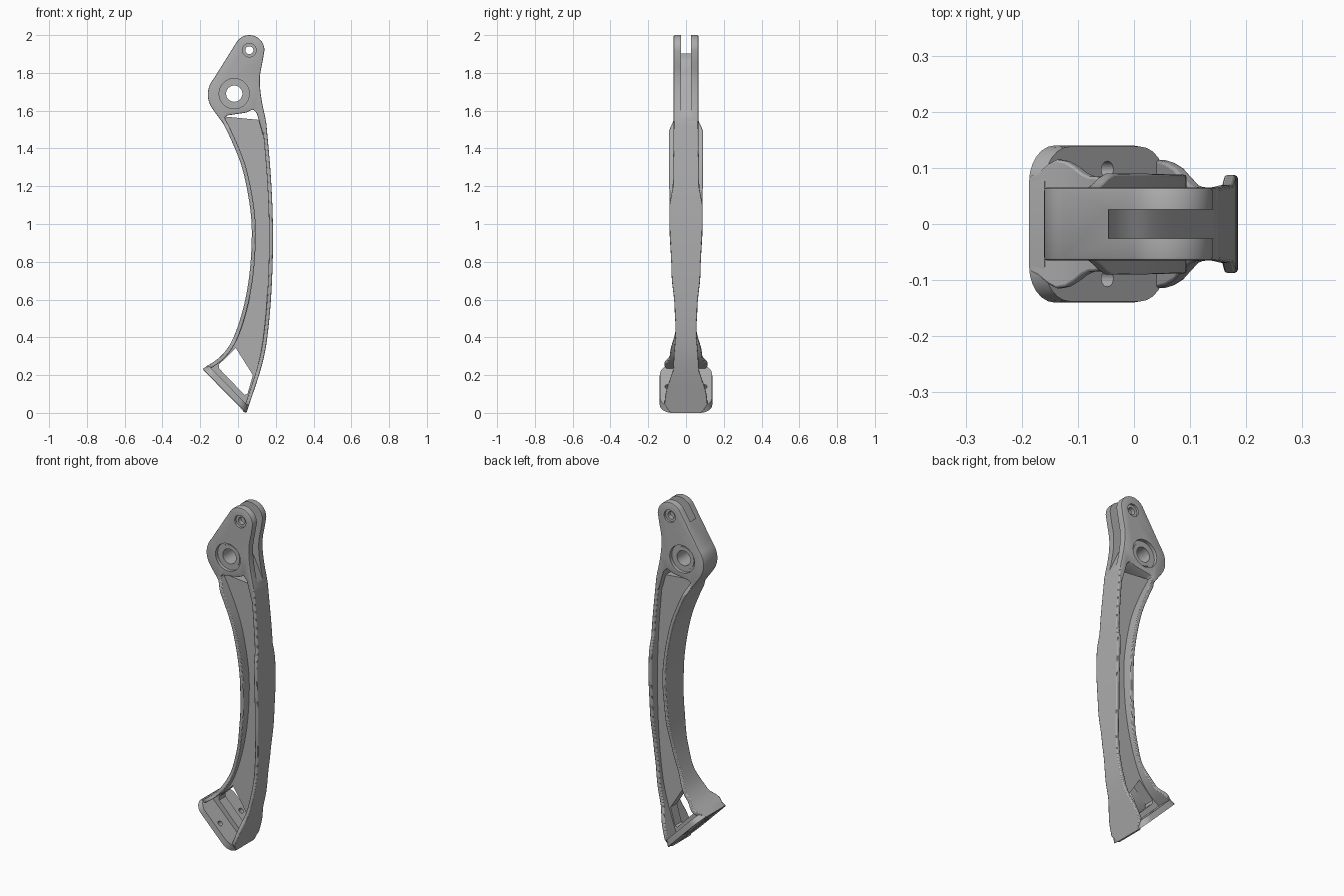
import bpy, bmesh, math
from mathutils import Vector

cube = bpy.data.objects.get("Cube")
if cube:
    bpy.data.objects.remove(cube, do_unlink=True)

grey = bpy.data.materials.new("satin_grey")
grey.use_nodes = True
grey.diffuse_color = (0.42, 0.42, 0.42, 1)
grey.node_tree.nodes["Principled BSDF"].inputs["Base Color"].default_value = (0.42, 0.42, 0.42, 1)


def finish(name, bm, bevel=0.0):
    bmesh.ops.recalc_face_normals(bm, faces=bm.faces)
    mesh = bpy.data.meshes.new(name)
    bm.to_mesh(mesh)
    bm.free()
    mesh.materials.append(grey)
    obj = bpy.data.objects.new(name, mesh)
    bpy.context.collection.objects.link(obj)
    if bevel:
        mod = obj.modifiers.new("soft_edge", "BEVEL")
        mod.width, mod.segments = bevel, 2
        mod.limit_method, mod.angle_limit = "ANGLE", math.radians(50)
    return obj


def loft(name, rings, bevel=0.0):
    bm = bmesh.new()
    loops = [[bm.verts.new(p) for p in ring] for ring in rings]
    n = len(loops[0])
    for a, b in zip(loops, loops[1:]):
        for i in range(n):
            j = (i + 1) % n
            bm.faces.new((a[i], a[j], b[j], b[i]))
    bm.faces.new(loops[0])
    bm.faces.new(loops[-1])
    return finish(name, bm, bevel)


def prism(name, pts, y0, y1, bevel=0.0):
    return loft(name, [[(x, y, z) for x, z in pts] for y in (y0, y1)], bevel)


def disc(name, x, z, r, y0, y1):
    ring = [(x + r * math.cos(i * math.tau / 40), z + r * math.sin(i * math.tau / 40)) for i in range(40)]
    return prism(name, ring, y0, y1)


def cut(obj, cutters):
    # bake the boolean cuts, then drop the cutters
    for c in cutters:
        c.hide_render = True
        mod = obj.modifiers.new("cut", "BOOLEAN")
        mod.object, mod.solver = c, "EXACT"
    dg = bpy.context.evaluated_depsgraph_get()
    mesh = bpy.data.meshes.new_from_object(obj.evaluated_get(dg))
    obj.modifiers.clear()
    obj.data = mesh
    for c in cutters:
        bpy.data.objects.remove(c, do_unlink=True)


def spline(pts, steps=6):
    # smooth curve through the points
    p = [Vector(q) for q in pts]
    p = [2 * p[0] - p[1]] + p + [2 * p[-1] - p[-2]]
    out = []
    for a, b, c, d in zip(p, p[1:], p[2:], p[3:]):
        for i in range(steps):
            t = i / steps
            out.append(0.5 * (2 * b + (c - a) * t + (2 * a - 5 * b + 4 * c - d) * t ** 2
                              + (3 * b - a - 3 * c + d) * t ** 3))
    return out + [p[-2]]


def width_at(table, z):
    for (z0, w0), (z1, w1) in zip(table, table[1:]):
        if z0 <= z <= z1:
            t = (z - z0) / (z1 - z0)
            t = t * t * (3 - 2 * t)
            return w0 + (w1 - w0) * t
    return table[0][1] if z < table[0][0] else table[-1][1]


def inset(path, d):
    out = []
    for i, p in enumerate(path):
        t = (path[min(i + 1, len(path) - 1)] - path[max(i - 1, 0)]).normalized()
        out.append(p + Vector((-t.y, t.x)) * d)
    return out


def flange(name, path, d, table):
    rings = []
    for o, i in zip(path, inset(path, d)):
        w = width_at(table, o.y)
        rings.append([(o.x, -w, o.y), (i.x, -w, i.y), (i.x, w, i.y), (o.x, w, o.y)])
    return loft(name, rings, 0.005)


# Long edges of the arm, from bottom to top
front_edge = spline([(-.187, .233), (-.095, .297), (-.03, .386), (.025, .545), (.06, .73), (.073, .94),
                     (.062, 1.1), (.025, 1.285), (-.025, 1.42), (-.08, 1.535), (-.1, 1.565)])
rear_edge = spline([(.045, 0), (.127, .254), (.16, .44), (.18, .7), (.185, .97), (.175, 1.235),
                    (.153, 1.5), (.147, 1.55)])

parts = [
    flange("front_flange", front_edge, -.021,
           [(.233, .085), (.265, .115), (.31, .085), (.45, .055), (.55, .06), (.75, .077),
            (1.0, .088), (1.48, .09), (1.55, .065)]),
    flange("rear_flange", rear_edge, .021,
           [(0, .085), (.03, .115), (.08, .11), (.25, .066), (.45, .055), (.55, .06), (.75, .077),
            (1.0, .087), (1.1, .087), (1.2, .07), (1.55, .065)]),
]

# Thin web between the flanges, with the window near the foot
web = prism("web", inset(front_edge, -.01) + inset(rear_edge, .01)[::-1], -.03, .03)
window = [(-.012, .344), (.079, .2), (.05, .1), (.035, .095), (-.1, .235), (-.102, .255)]
cut(web, [prism("window_cutter", window, -.2, .2)])
parts.append(web)

# Forked head with pivot seat and pin holes
pivot, pin = (-.02, 1.69), (.06, 1.92)
tip = [(pin[0] + .08 * math.cos(math.radians(a)), pin[1] + .08 * math.sin(math.radians(a)))
       for a in range(0, 146, 8)]
side = spline([(.153, 1.5), (.145, 1.56), (.128, 1.64), (.117, 1.72), (.117, 1.79), (.13, 1.86)])
heel = spline([(-.125, 1.775), (-.15, 1.735), (-.16, 1.685), (-.147, 1.63), (-.1, 1.562), (-.075, 1.525)])
lower = [(-.06, 1.535), (-.07, 1.565), (-.055, 1.575), (.045, 1.59), (.08, 1.607), (.1, 1.585), (.132, 1.47)]
head = prism("head", [tuple(p) for p in side] + tip + [tuple(p) for p in heel] + lower, -.065, .065, .005)
fork = spline([(-.047, 1.91), (-.04, 1.87), (-.015, 1.83), (.03, 1.78), (.075, 1.71), (.11, 1.64), (.15, 1.555)])
cutters = [prism("fork_cutter", [tuple(p) for p in fork] + [(.3, 1.555), (.3, 2.1), (-.2, 2.1), (-.2, 1.91)],
                 -.026, .026),
           disc("pivot_bore", *pivot, .043, -.2, .2), disc("pin_bore", *pin, .021, -.2, .2)]
for s in (-1, 1):
    cutters.append(disc("pivot_seat", *pivot, .08, s * .045, s * .2))
    cutters.append(disc("pin_seat", *pin, .036, s * .052, s * .2))
cut(head, cutters)
parts.append(head)

# Raised ring lips inside the pivot seat
for s, label in ((-1, "right"), (1, "left")):
    ring = disc("pivot_ring_" + label, *pivot, .066, s * .04, s * .05)
    cut(ring, [disc("ring_bore", *pivot, .043, -.2, .2)])
    parts.append(ring)

# Slanted foot plate with rounded corners
start, along, up = Vector((-.187, 0, .233)), Vector((.705, 0, -.708)), Vector((.708, 0, .705))


def foot_ring(u0, u1, half, r, h):
    ring = []
    for cu, cv, a0 in ((u1 - r, half - r, 0), (u0 + r, half - r, 90),
                       (u0 + r, r - half, 180), (u1 - r, r - half, 270)):
        for k in range(7):
            a = math.radians(a0 + 15 * k)
            ring.append(start + along * (cu + r * math.cos(a)) + up * h
                        + Vector((0, cv + r * math.sin(a), 0)))
    return ring


foot = loft("foot_plate", [foot_ring(0, .329, .14, .065, 0), foot_ring(.006, .312, .138, .065, .033)])
bolts = []
for s in (-1, 1):
    rings = []
    for h in (-.1, .1):
        c = start + along * .165 + up * h + Vector((0, s * .097, 0))
        rings.append([c + along * (.015 * math.cos(i * math.tau / 20))
                      + Vector((0, .015 * math.sin(i * math.tau / 20), 0)) for i in range(20)])
    bolts.append(loft("bolt_cutter", rings))
cut(foot, bolts)
parts.append(foot)

# Smooth curved faces while keeping crisp edges
bpy.ops.object.select_all(action="DESELECT")
for obj in parts:
    obj.select_set(True)
bpy.context.view_layer.objects.active = parts[0]
bpy.ops.object.shade_smooth_by_angle(angle=math.radians(35))
